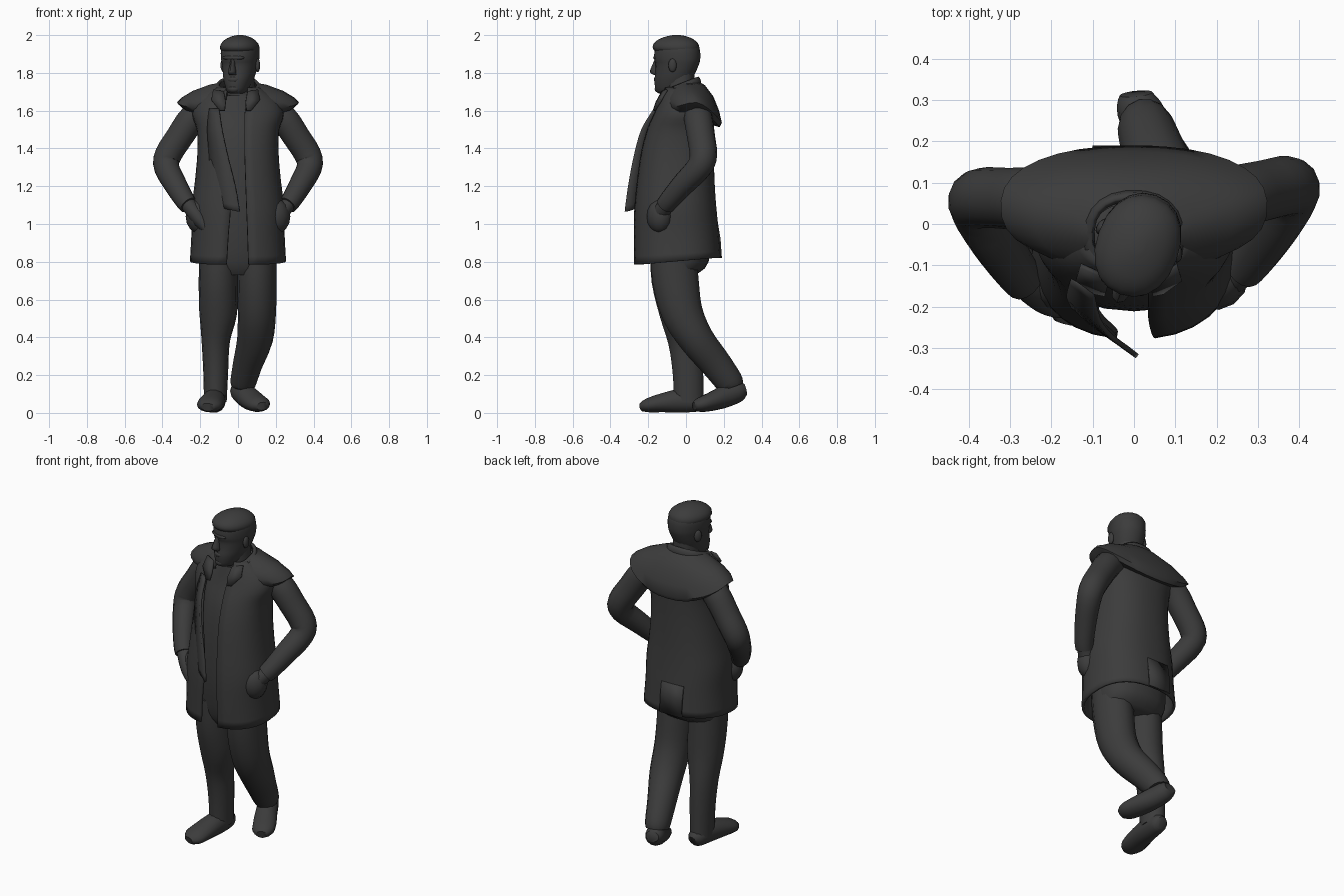
import bpy, bmesh, math
from mathutils import Vector, Matrix

cloth = bpy.data.materials.new("dark_grey")
cloth.diffuse_color = (0.045, 0.045, 0.045, 1)


def finish(name, bm, matrix=None):
    bmesh.ops.recalc_face_normals(bm, faces=bm.faces)
    me = bpy.data.meshes.new(name)
    bm.to_mesh(me)
    bm.free()
    ob = bpy.data.objects.new(name, me)
    bpy.context.collection.objects.link(ob)
    me.materials.append(cloth)
    if matrix:
        ob.matrix_world = matrix
    return ob


def skin(name, rings, closed=True, cap=True, thick=0, matrix=None):
    """Bridge successive rings of points; optionally cap or thicken."""
    bm = bmesh.new()
    rows = [[bm.verts.new(p) for p in r] for r in rings]
    n = len(rows[0])
    for a, b in zip(rows, rows[1:]):
        for i in range(n if closed else n - 1):
            j = (i + 1) % n
            bm.faces.new((a[i], a[j], b[j], b[i]))
    if closed and cap:
        bm.faces.new(rows[0])
        bm.faces.new(rows[-1])
    ob = finish(name, bm, matrix)
    if thick:
        m = ob.modifiers.new("thickness", 'SOLIDIFY')
        m.thickness, m.offset = thick, 0
    return ob


def refine(st, k=3):
    """Smooth Catmull-Rom interpolation of station tuples."""
    out = []
    for i in range(len(st) - 1):
        p = [st[max(i - 1, 0)], st[i], st[i + 1], st[min(i + 2, len(st) - 1)]]
        for s in range(k):
            t = s / k
            out.append([0.5 * (2 * b + (c - a) * t + (2 * a - 5 * b + 4 * c - d) * t * t
                               + (3 * b - a - 3 * c + d) * t ** 3) for a, b, c, d in zip(*p)])
    return out + [list(st[-1])]


def spow(v, e):
    return math.copysign(abs(v) ** e, v)


def section(z, rx, yf, yb, a0=0, a1=math.tau, n=20, closed=True, e=0.85):
    """Horizontal oval; angle 0 is the front, growing towards +x."""
    yc, ry = (yf + yb) / 2, (yb - yf) / 2
    m = n if closed else n - 1
    return [(rx * spow(math.sin(a), e), yc - ry * spow(math.cos(a), e), z)
            for a in (a0 + (a1 - a0) * i / m for i in range(n))]


def tube(name, st, ref=(1, 0, 0), n=14, k=3):
    """Limb along a path of (x, y, z, side radius, other radius)."""
    st = refine(st, k)
    rings = []
    for i, s in enumerate(st):
        t = (Vector(st[min(i + 1, len(st) - 1)][:3]) - Vector(st[max(i - 1, 0)][:3])).normalized()
        u = Vector(ref)
        u = (u - u.dot(t) * t).normalized()
        v = t.cross(u)
        rings.append([Vector(s[:3]) + u * s[3] * math.cos(a) + v * s[4] * math.sin(a)
                      for a in (math.tau * j / n for j in range(n))])
    return skin(name, rings)


def ball(name, loc, size, rot=0, matrix=None):
    bm = bmesh.new()
    bmesh.ops.create_uvsphere(bm, u_segments=12, v_segments=8, radius=1)
    bm.transform(Matrix.Translation(loc) @ Matrix.Rotation(rot, 4, 'Z') @ Matrix.Diagonal((*size, 1)))
    return finish(name, bm, matrix)


# Head, turned to the figure's right
turn = Matrix.Translation((0.01, -0.05, 0)) @ Matrix.Rotation(-0.35, 4, 'Z')
head = [(1.69, .03, -.095, -.01), (1.705, .052, -.114, .03), (1.76, .074, -.12, .075),
        (1.80, .084, -.114, .10), (1.845, .092, -.112, .12), (1.875, .097, -.12, .127),
        (1.92, .098, -.116, .125), (1.955, .087, -.1, .11), (1.98, .062, -.07, .08), (1.992, .025, -.03, .04)]
skin("head", [section(*s, e=.92) for s in refine(head)], matrix=turn)
neck = [(1.6, .085, -.05, .1), (1.7, .07, -.05, .095), (1.8, .068, -.06, .095)]
skin("neck", [section(*s) for s in neck], matrix=turn)
# Crown of hair with a fringe
crown = [(1.91, .09, -.11, .118), (1.93, .1, -.127, .122), (1.955, .094, -.122, .115), (1.978, .072, -.095, .09),
         (1.993, .042, -.055, .055), (2.0, .014, -.02, .02)]
skin("hair", [section(*s, e=.92) for s in refine(crown)], matrix=turn)
# Facial features
nose = [(1.79, .02, -.13, -.09), (1.805, .022, -.15, -.09), (1.84, .014, -.138, -.09), (1.88, .012, -.118, -.09)]
skin("nose", [section(*s, n=8, e=1) for s in refine(nose)], matrix=turn)
ball("brow", (0, -.1, 1.88), (.062, .024, .015), matrix=turn)
ball("mouth", (0, -.104, 1.765), (.034, .02, .018), matrix=turn)
ball("chin", (0, -.095, 1.715), (.034, .026, .022), matrix=turn)
for s in (-1, 1):
    ball("ear", (s * .096, .012, 1.84), (.013, .022, .036), s * .3, matrix=turn)

# Inner body seen in the coat opening
body = [(.73, .17, -.15, .05), (.80, .2, -.185, .12), (1.0, .2, -.21, .12), (1.25, .185, -.205, .11),
        (1.45, .17, -.18, .11), (1.58, .17, -.135, .11), (1.68, .09, -.11, .06)]
skin("body", [section(*s) for s in refine(body)])

# Long open coat; the last two numbers are the x of its front edges
coat = [(.785, .248, -.27, .178, .055, -.06), (.95, .24, -.272, .168, .05, -.05),
        (1.08, .24, -.268, .155, .045, -.04), (1.22, .222, -.255, .145, .04, -.05),
        (1.38, .208, -.232, .14, .035, -.08), (1.5, .212, -.2, .14, .035, -.1),
        (1.58, .235, -.165, .14, .035, -.105), (1.65, .21, -.135, .125, .045, -.09),
        (1.72, .11, -.11, .06, .05, -.06)]
rings = []
for z, rx, yf, yb, xl, xr in refine(coat):
    ang = [math.asin((abs(x) / rx) ** (1 / .85)) for x in (xl, xr)]
    r = section(z, rx, yf, yb, ang[0], math.tau - ang[1], 32, False)
    hem = max(0, 1 - (z - .785) / .15) * .035      # hem rises to the rear
    rings.append([(x, y, zz + hem * max(0, min(1, (y + .25) / .4))) for x, y, zz in r])
skin("coat", rings, False, thick=.014)
# Overlapping vent panel at the back hem
skin("back_vent", [[(x, y, z) for x in (-.10, -.03, .045)] for y, z in ((.186, .82), (.179, .92), (.166, 1.0))],
     False, thick=.008)

# Loose front flap standing away from the coat
edge = [(-.10, -.165, 1.61), (-.085, -.232, 1.5), (-.055, -.272, 1.36), (-.015, -.302, 1.2), (.008, -.32, 1.065)]
root = [(-.15, -.13, 1.61), (-.16, -.17, 1.5), (-.15, -.195, 1.36), (-.14, -.215, 1.2), (-.11, -.235, 1.09)]
skin("front_flap", [[Vector(a).lerp(b, t) for t in (0, .5, 1)]
     for a, b in zip(refine(root), [Vector(p) for p in refine(edge)])], False, thick=.012)

# Lapels and standing collar
for s, x0 in ((1, .05), (-1, -.075)):
    lapel = [[(x0, -.125, 1.70), (x0 + s * .055, -.1, 1.71)],
             [(x0 - s * .01, -.155, 1.645), (x0 + s * .065, -.133, 1.655)],
             [(x0 - s * .005, -.17, 1.60), (x0 + s * .02, -.165, 1.60)]]
    skin("lapel", lapel, False, thick=.012)
col = []
for rx, yf, yb, zf, zb in ((.12, -.145, .08, 1.655, 1.72), (.115, -.135, .07, 1.685, 1.765), (.1, -.11, .06, 1.705, 1.775)):
    r = section(0, rx, yf, yb, .45, math.tau - .5, 20, False)
    col.append([(x, y, zf + (zb - zf) * (y - yf) / (yb - yf)) for x, y, _ in r])
skin("collar", col, False, thick=.015)

# Wide cape lying over shoulders and back
cape = []
for rx, yf, yb, zf, zs, zb in ((.10, -.1, .05, 1.70, 1.745, 1.765), (.15, -.112, .1, 1.675, 1.738, 1.735),
                               (.24, -.115, .145, 1.655, 1.705, 1.675), (.30, -.112, .175, 1.63, 1.67, 1.60),
                               (.323, -.105, .19, 1.605, 1.645, 1.535), (.285, -.085, .178, 1.58, 1.61, 1.512),
                               (.2, -.05, .12, 1.57, 1.585, 1.53)):
    row = []
    for i in range(29):
        a = .5 + (math.tau - 1) * i / 28
        c = math.cos(a)
        z = zs + ((zf - zs) * c if c > 0 else (zb - zs) * (-c) ** 1.5)
        row.append((rx * spow(math.sin(a), .9), (yf + yb) / 2 - (yb - yf) / 2 * spow(c, .85), z))
    cape.append(row)
skin("cape", cape, False)

# Bent arms with hands in the pockets
arm = [(.17, .06, 1.60, .065), (.24, .065, 1.56, .076), (.31, .08, 1.46, .074), (.37, .092, 1.365, .073),
       (.378, .07, 1.30, .068), (.335, -.01, 1.215, .062), (.285, -.085, 1.13, .054), (.262, -.11, 1.10, .05)]
for s, back in ((1, 0), (-1, -.03)):
    tube("sleeve", [(s * x, y + back * (1.61 - z) / .25 if z > 1.36 else y + back, z, r, r)
                    for x, y, z, r in arm], (0, 1, 0))
    tube("hand", [(s * .28, -.09 + back, 1.12, .04, .04), (s * .245, -.12 + back, 1.08, .045, .042),
                  (s * .2, -.145 + back, 1.02, .05, .04), (s * .16, -.17 + back, .96, .03, .02)], (0, 1, 0))
    ball("pocket", (s * .205, -.14, 1.04), (.075, .065, .09), s * .6)

# Standing leg and shoe
tube("right_leg", [(-.105, -.07, .88, .1, .125), (-.105, -.06, .7, .103, .125), (-.105, -.035, .53, .1, .108),
                   (-.118, -.005, .38, .075, .092), (-.118, .01, .22, .066, .083), (-.12, .015, .06, .06, .08)])
tube("right_shoe", [(-.115, .098, .045, .03, .035), (-.118, .07, .055, .05, .05), (-.125, -.02, .064, .06, .064),
                    (-.14, -.12, .054, .068, .052), (-.152, -.2, .04, .066, .038), (-.16, -.238, .03, .035, .022)])
# Trailing leg and shoe with raised heel
tube("left_leg", [(.105, -.07, .88, .1, .125), (.1, -.055, .7, .104, .125), (.1, -.02, .53, .101, .112),
                  (.09, .055, .39, .095, .095), (.055, .15, .27, .08, .085), (.03, .225, .17, .07, .076), (.025, .24, .14, .062, .066)])
tube("left_shoe", [(.005, .315, .125, .04, .03), (.012, .28, .115, .055, .055), (.045, .21, .088, .06, .06),
                   (.085, .135, .06, .066, .05), (.115, .075, .043, .06, .039), (.128, .042, .035, .032, .022)])

# Smooth shading with crisp edges
bpy.ops.object.select_all(action='SELECT')
bpy.context.view_layer.objects.active = bpy.context.collection.objects[0]
bpy.ops.object.shade_smooth_by_angle(angle=math.radians(50))
